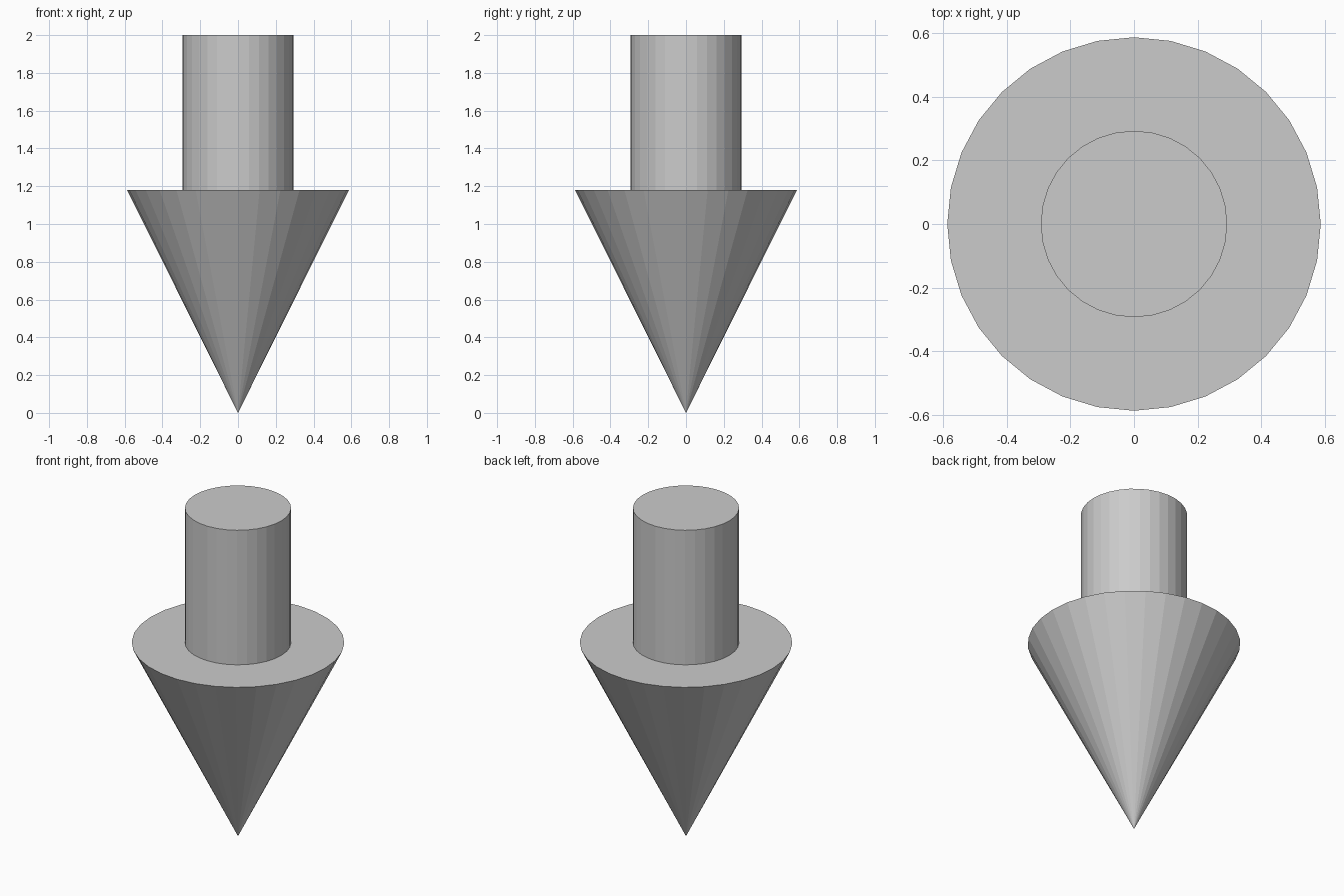
import bpy

if "Cube" in bpy.data.objects:
    bpy.data.objects.remove(bpy.data.objects["Cube"])

SIDES = 32
HEAD_RADIUS, SHAFT_RADIUS = 0.587, 0.293
HEAD_TOP, TOTAL_HEIGHT = 1.18, 2.0


def add_round(name, r_bottom, r_top, z0, z1):
    """Flat-faced cone or cylinder running from z0 to z1."""
    bpy.ops.mesh.primitive_cone_add(
        vertices=SIDES, radius1=r_bottom, radius2=r_top,
        depth=z1 - z0, location=(0, 0, (z0 + z1) / 2))
    bpy.context.object.name = name


# Pointed head, tip on the ground
add_round("arrow_head", 0, HEAD_RADIUS, 0, HEAD_TOP)

# Shaft rising from the flat back of the head
add_round("arrow_shaft", SHAFT_RADIUS, SHAFT_RADIUS, HEAD_TOP, TOTAL_HEIGHT)
